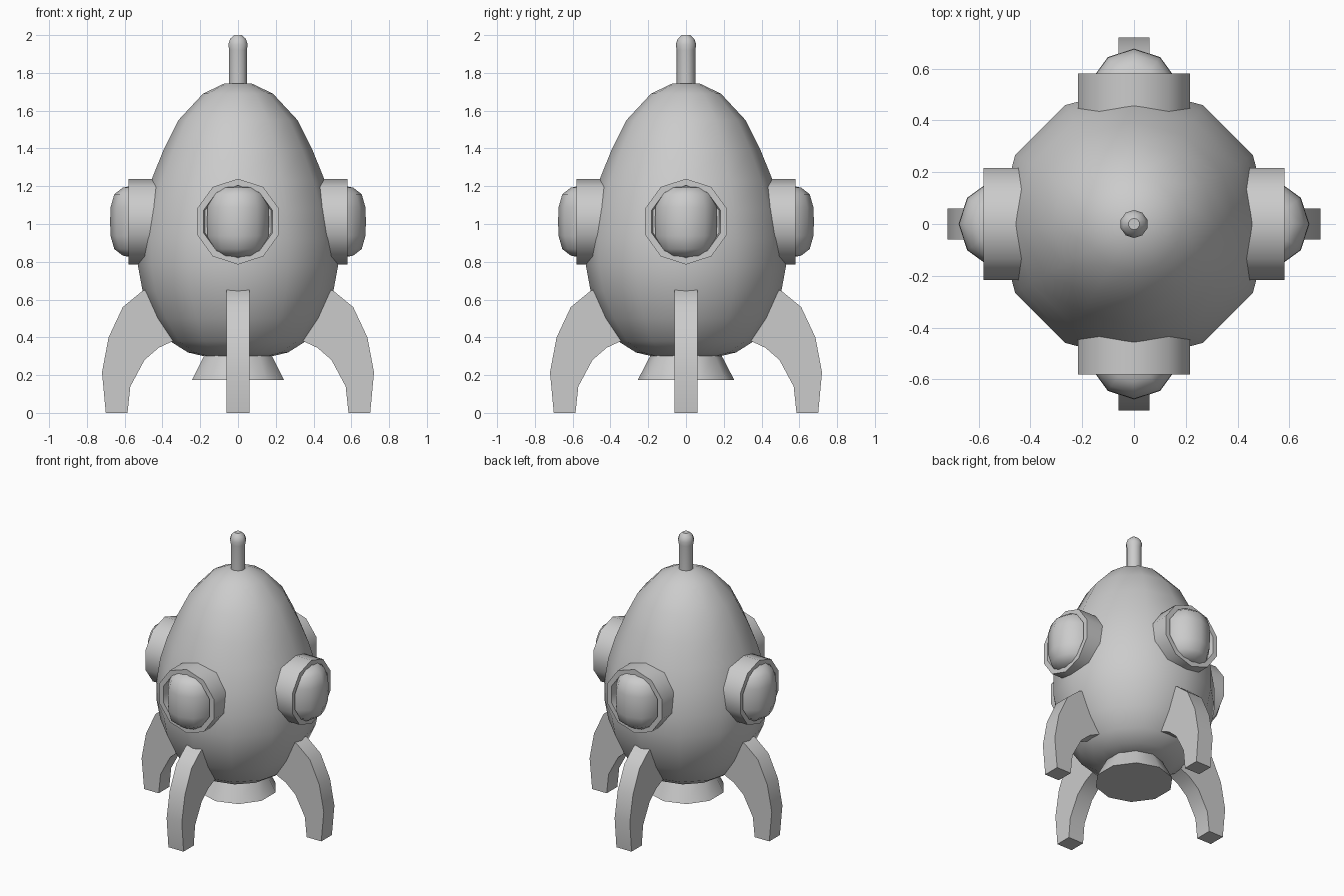
import bpy, bmesh
from math import pi, cos, sin, radians
from mathutils import Matrix

if "Cube" in bpy.data.objects:
    bpy.data.objects.remove(bpy.data.objects["Cube"])


def finish(name, bm, matrix, angle):
    bm.transform(matrix)
    bmesh.ops.recalc_face_normals(bm, faces=bm.faces)
    mesh = bpy.data.meshes.new(name)
    bm.to_mesh(mesh)
    bm.free()
    obj = bpy.data.objects.new(name, mesh)
    bpy.context.collection.objects.link(obj)
    bpy.ops.object.select_all(action='DESELECT')
    obj.select_set(True)
    bpy.context.view_layer.objects.active = obj
    bpy.ops.object.shade_smooth_by_angle(angle=radians(angle))
    return obj


def lathe(name, profile, sides, phase=0.0, matrix=Matrix(), angle=40):
    """Revolve (radius, height) points around z and cap both ends."""
    bm = bmesh.new()
    rings = [[bm.verts.new((r * cos(phase + 2 * pi * i / sides),
                            r * sin(phase + 2 * pi * i / sides), z))
              for i in range(sides)] for r, z in profile]
    for a, b in zip(rings, rings[1:]):
        for i in range(sides):
            j = (i + 1) % sides
            bm.faces.new((a[i], a[j], b[j], b[i]))
    bm.faces.new(rings[0])
    bm.faces.new(rings[-1])
    return finish(name, bm, matrix, angle)


def plate(name, outline, thickness, matrix):
    """Extrude an outline in the xz plane, centred on y."""
    bm = bmesh.new()
    face = bm.faces.new([bm.verts.new((x, -thickness / 2, z)) for x, z in outline])
    new = bmesh.ops.extrude_face_region(bm, geom=[face])['geom']
    bmesh.ops.translate(bm, vec=(0, thickness, 0),
                        verts=[v for v in new if isinstance(v, bmesh.types.BMVert)])
    return finish(name, bm, matrix, 30)


# Egg-shaped hull
lathe("hull", [(0.18, 0.30), (0.265, 0.32), (0.36, 0.38), (0.44, 0.50), (0.505, 0.645),
               (0.53, 0.78), (0.53, 0.92), (0.505, 1.08), (0.46, 1.23), (0.395, 1.39),
               (0.315, 1.55), (0.185, 1.69), (0.07, 1.745)], 12)

# Nose antenna with rounded tip
lathe("antenna", [(0.049, 1.70), (0.049, 1.92), (0.054, 1.95), (0.044, 1.98),
                  (0.022, 2.0)], 10, pi / 2)

# Flared exhaust nozzle
lathe("nozzle", [(0.255, 0.175), (0.18, 0.32)], 10, pi / 2)

ring_profile = [(0.227, 0.38), (0.227, 0.58), (0.192, 0.58), (0.185, 0.54)]
dome_profile = [(0.05, -0.19), (0.105, -0.18), (0.15, -0.145), (0.17, -0.075),
                (0.172, 0.0), (0.17, 0.075), (0.15, 0.145), (0.105, 0.18), (0.05, 0.19)]
leg_outline = [(0.40, 0.68), (0.507, 0.645), (0.61, 0.56), (0.685, 0.40), (0.72, 0.215),
               (0.70, 0.0), (0.585, 0.0), (0.57, 0.14), (0.495, 0.28), (0.42, 0.345),
               (0.345, 0.38), (0.25, 0.42)]

# Four portholes and four curved legs around the hull
for k, side in enumerate(("front", "right", "back", "left")):
    turn = Matrix.Rotation(k * pi / 2, 4, 'Z')
    at = turn @ Matrix.Translation((0, 0, 1.0125))
    lathe(side + "_porthole_ring", ring_profile, 10, pi / 2,
          at @ Matrix.Rotation(pi / 2, 4, 'X'))
    lathe(side + "_porthole_glass", dome_profile, 10, pi / 10,
          at @ Matrix.Translation((0, -0.505, 0)))
    plate(side + "_leg", leg_outline, 0.12, turn @ Matrix.Rotation(-pi / 2, 4, 'Z'))
